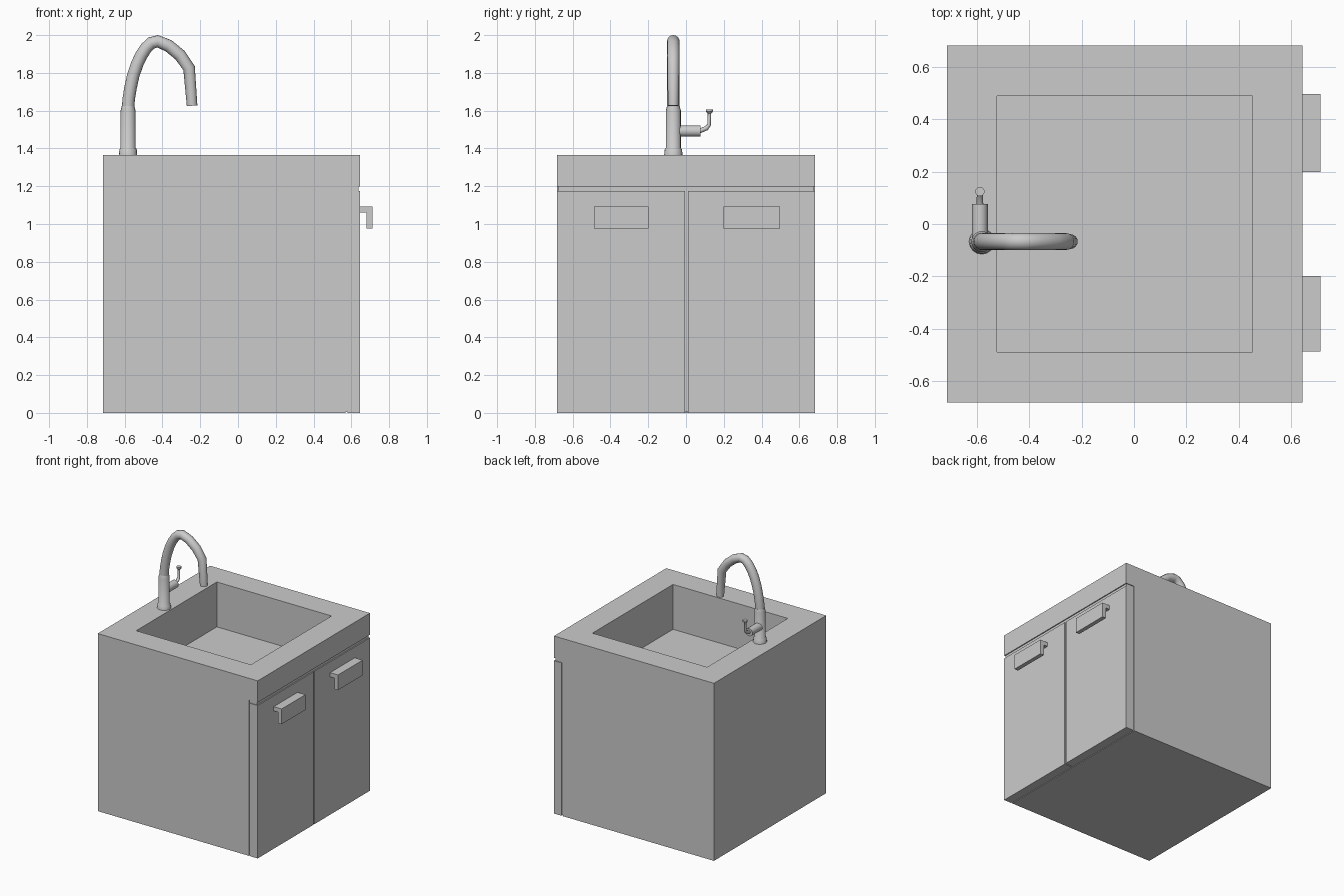
import bpy, bmesh, math
from mathutils import Vector, Matrix

if "Cube" in bpy.data.objects:
    bpy.data.objects.remove(bpy.data.objects["Cube"])


def finish(name, bm, smooth=False):
    bmesh.ops.recalc_face_normals(bm, faces=bm.faces)
    me = bpy.data.meshes.new(name)
    bm.to_mesh(me)
    bm.free()
    ob = bpy.data.objects.new(name, me)
    bpy.context.collection.objects.link(ob)
    if smooth:
        bpy.ops.object.select_all(action='DESELECT')
        ob.select_set(True)
        bpy.context.view_layer.objects.active = ob
        bpy.ops.object.shade_smooth_by_angle(angle=math.radians(40))
    return ob


def prism(profile, y0, y1):
    """Extrude an xz profile along y."""
    bm = bmesh.new()
    f = bm.faces.new([bm.verts.new((x, y0, z)) for x, z in profile])
    ext = bmesh.ops.extrude_face_region(bm, geom=[f])
    verts = [v for v in ext['geom'] if isinstance(v, bmesh.types.BMVert)]
    bmesh.ops.translate(bm, verts=verts, vec=(0, y1 - y0, 0))
    bmesh.ops.recalc_face_normals(bm, faces=bm.faces)
    return bm


def box(name, x0, x1, y0, y1, z0, z1):
    return finish(name, prism([(x0, z0), (x1, z0), (x1, z1), (x0, z1)], y0, y1))


def tube(name, path, radii, sides=16):
    """Sweep a circle along a path, one radius per point, capped ends."""
    pts = [Vector(p) for p in path]
    bm = bmesh.new()
    rings = []
    for i, p in enumerate(pts):
        steps = []
        if i > 0 and (p - pts[i - 1]).length > 1e-6:
            steps.append((p - pts[i - 1]).normalized())
        if i < len(pts) - 1 and (pts[i + 1] - p).length > 1e-6:
            steps.append((pts[i + 1] - p).normalized())
        t = sum(steps, Vector()).normalized()
        # all paths lie in the xz or yz plane
        n = Vector((1, 0, 0)) if abs(t.x) < 1e-6 else Vector((0, 1, 0))
        b = t.cross(n)
        rings.append([bm.verts.new(p + radii[i] * (n * math.cos(a) + b * math.sin(a)))
                      for a in (2 * math.pi * k / sides for k in range(sides))])
    for r, s in zip(rings, rings[1:]):
        for k in range(sides):
            j = (k + 1) % sides
            bm.faces.new((r[k], r[j], s[j], s[k]))
    bm.faces.new(rings[0])
    bm.faces.new(rings[-1])
    return finish(name, bm, smooth=True)


# Cabinet with overhanging counter and sunken basin
bm = prism([(-.715, 0), (.57, 0), (.57, 1.198), (.645, 1.198),
            (.645, 1.365), (-.715, 1.365)], -.682, .682)
top = max(bm.faces, key=lambda f: f.calc_center_median().z)
bmesh.ops.inset_region(bm, faces=[top], thickness=.192, use_even_offset=True)
ext = bmesh.ops.extrude_face_region(bm, geom=[top])
bmesh.ops.translate(bm, vec=(0, 0, -.345),
                    verts=[v for v in ext['geom'] if isinstance(v, bmesh.types.BMVert)])
if top.is_valid:
    bmesh.ops.delete(bm, geom=[top], context='FACES_ONLY')
finish("cabinet_and_basin", bm)

# Octagonal drain in the basin floor
tube("drain", [(-.035, .003, 1.01), (-.035, .003, 1.023)], [.077, .077], 8)

# Recessed face behind the doors
box("door_backing", .56, .637, -.676, .676, .005, 1.2)

# Doors and L-shaped handles
grip = [(.64, 1.06), (.68, 1.06), (.68, .975), (.712, .975), (.712, 1.092), (.64, 1.092)]
for side, y0, y1, h0, h1 in (("left", -.682, -.006, -.487, -.198),
                             ("right", .01, .682, .198, .497)):
    box(side + "_door", .58, .645, y0, y1, 0, 1.175)
    finish(side + "_handle", prism(grip, h0, h1))

# Faucet body and swan neck spout
fx, fy = -.582, -.067
tube("faucet_body", [(fx, fy, z) for z in (1.36, 1.395, 1.403, 1.6, 1.625)],
     [.049, .046, .04, .04, .033])
neck = [(fx, 1.6), (-.579, 1.66), (-.569, 1.72), (-.555, 1.785), (-.534, 1.847),
        (-.512, 1.893), (-.487, 1.931), (-.459, 1.958), (-.425, 1.967),
        (-.368, 1.944), (-.307, 1.894), (-.259, 1.825), (-.243, 1.626)]
tube("faucet_spout", [(x, fy, z) for x, z in neck], [.033] * 11 + [.032, .028])

# Side valve and lever
vx = -.589
tube("faucet_valve", [(vx, -.06, 1.492), (vx, .077, 1.492)], [.03, .03])
tube("faucet_lever", [(vx, .07, 1.492), (vx, .108, 1.507), (vx, .122, 1.525),
                      (vx, .124, 1.585), (vx, .124, 1.595), (vx, .124, 1.606)],
     [.013, .012, .01, .009, .018, .018], 12)
